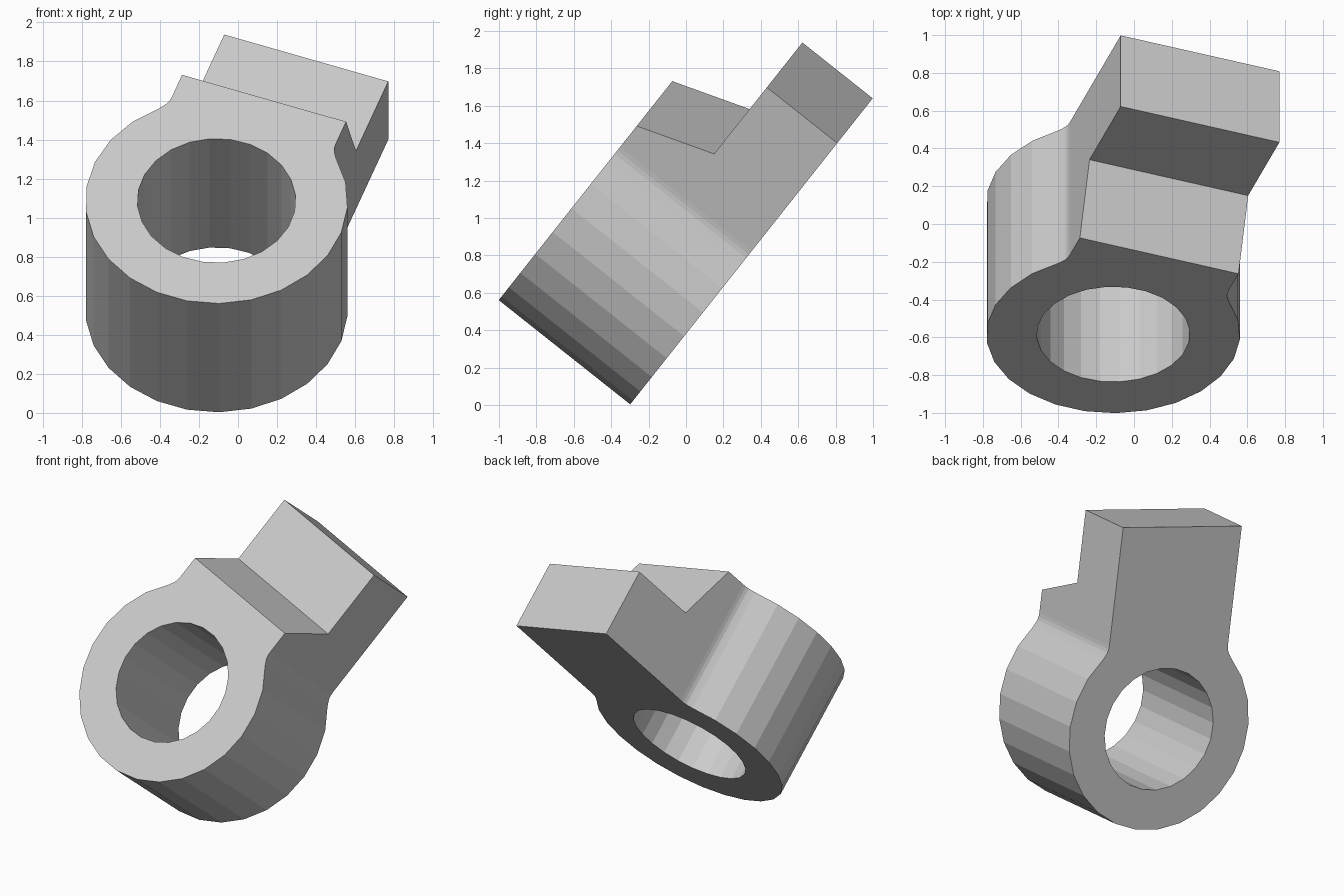
import bpy, bmesh
from math import sin, cos, radians
from mathutils import Matrix

if "Cube" in bpy.data.objects:
    bpy.data.objects.remove(bpy.data.objects["Cube"])

R, BORE, HALF, DEPTH = 0.672, 0.406, 0.447, 0.897   # ring, hole, tab half width, thickness
TAB_END = 1.344

# Local frame: x across the tab, y along the tab, -z into the thickness
PLACE = (Matrix.Translation((-0.11, -0.584, 1.087))
         @ Matrix.Rotation(radians(51.6), 4, 'X')
         @ Matrix.Rotation(radians(-20), 4, 'Z'))


def prism(name, pts, vec):
    """Extrude a closed outline along vec."""
    bm = bmesh.new()
    face = bm.faces.new([bm.verts.new(p) for p in pts])
    ext = bmesh.ops.extrude_face_region(bm, geom=[face])
    bmesh.ops.translate(bm, vec=vec,
                        verts=[g for g in ext['geom'] if isinstance(g, bmesh.types.BMVert)])
    bmesh.ops.recalc_face_normals(bm, faces=bm.faces)
    me = bpy.data.meshes.new(name)
    bm.to_mesh(me)
    bm.free()
    ob = bpy.data.objects.new(name, me)
    ob.matrix_world = PLACE
    bpy.context.collection.objects.link(ob)
    return ob


def circle_pt(r, deg, z=0):
    return (r * sin(radians(deg)), r * cos(radians(deg)), z)


# Outline: tab side, small fillet, ring arc, mirrored fillet and tab side
side = [(HALF, TAB_END, 0), (HALF, 0.56, 0), (0.449, 0.535, 0), (0.455, 0.512, 0), (0.466, 0.493, 0)]
arc = [circle_pt(R, 45.5 + 269 * i / 19) for i in range(20)]
outline = side + arc + [(-x, y, z) for x, y, z in reversed(side)]
body = prism("ring_lever", outline, (0, 0, -DEPTH))

# Bore through the ring
bore = prism("bore_cutter", [circle_pt(BORE, 15 * i + 5, 0.2) for i in range(24)], (0, 0, -1.5))

# Notch with a slanted wall that halves the thickness of the tab
slope = (0.861 - 0.712) / 0.417
notch = prism("notch_cutter",
              [(-1, 0.712 - 0.2 * slope, 0.2), (-1, 0.861, -0.417),
               (-1, 2, -0.417), (-1, 2, 0.2)], (2, 0, 0))

bpy.context.view_layer.objects.active = body
for cutter in (bore, notch):
    cutter.hide_render = True
    mod = body.modifiers.new(cutter.name, 'BOOLEAN')
    mod.operation = 'DIFFERENCE'
    mod.solver = 'EXACT'
    mod.object = cutter
    bpy.ops.object.modifier_apply(modifier=mod.name)
    bpy.data.objects.remove(cutter)
